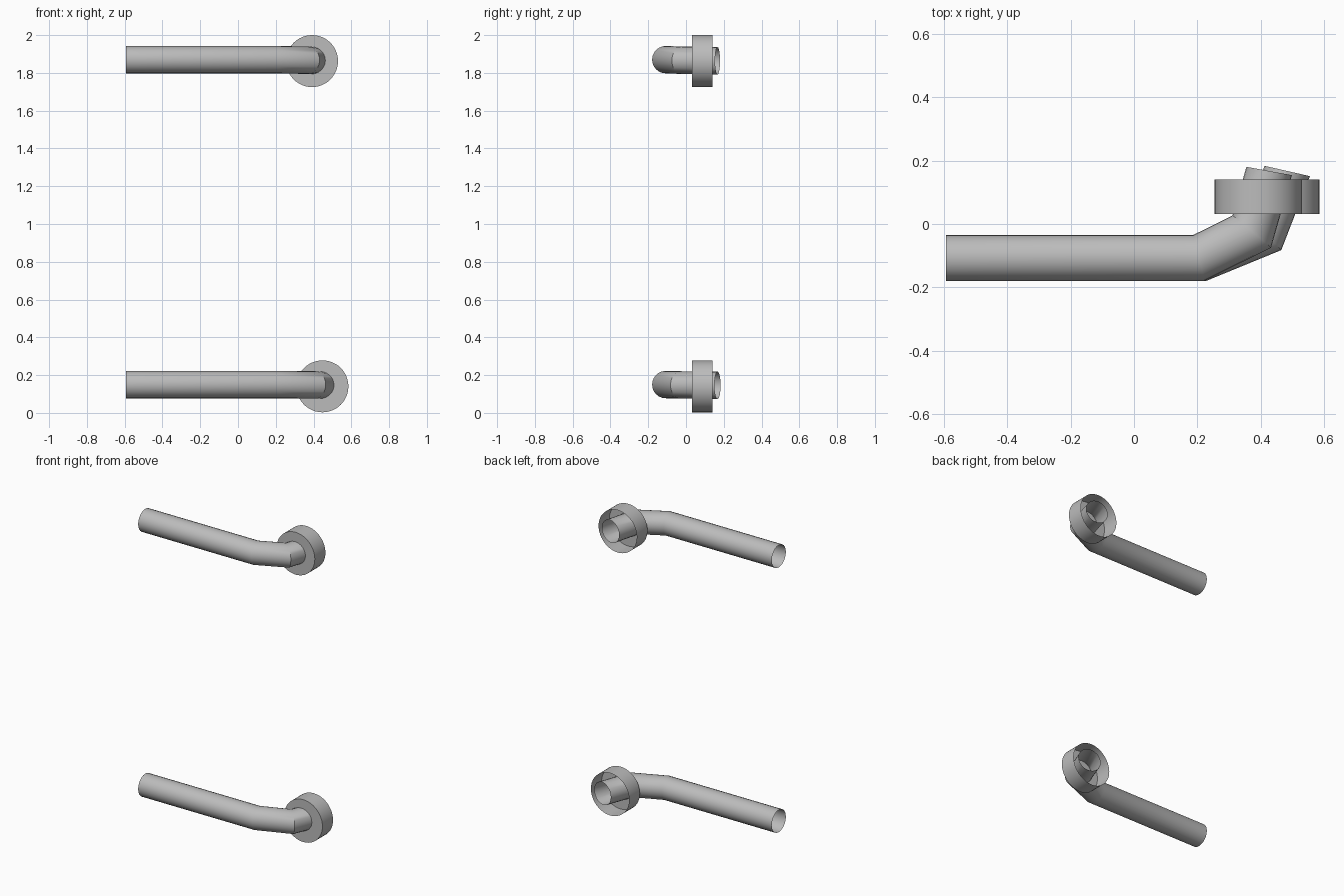
import bpy, bmesh, math
from mathutils import Vector, Matrix

cube = bpy.data.objects.get("Cube")
if cube:
    bpy.data.objects.remove(cube, do_unlink=True)

metal = bpy.data.materials.new("grey metal")
metal.use_nodes = True
grey = (0.5, 0.5, 0.5, 1)
metal.diffuse_color = grey
metal.node_tree.nodes["Principled BSDF"].inputs["Base Color"].default_value = grey

PIPE_R, FLANGE_R = 0.0725, 0.1375
SIDES = 24


def finish(bm, name):
    mesh = bpy.data.meshes.new(name)
    bm.to_mesh(mesh)
    bm.free()
    mesh.materials.append(metal)
    obj = bpy.data.objects.new(name, mesh)
    bpy.context.collection.objects.link(obj)
    bpy.ops.object.select_all(action='DESELECT')
    obj.select_set(True)
    bpy.context.view_layer.objects.active = obj
    bpy.ops.object.shade_smooth_by_angle(angle=math.radians(35))
    return obj


def pipe(name, path, end_normal):
    """Open tube with mitred bends: each ring slides along to the next cut plane."""
    bm = bmesh.new()
    path = [Vector(p) for p in path]
    dirs = [(b - a).normalized() for a, b in zip(path, path[1:])]
    normals = [a + b for a, b in zip(dirs, dirs[1:])] + [Vector(end_normal)]
    turns = [2 * math.pi * i / SIDES for i in range(SIDES)]
    ring = [bm.verts.new(path[0] + PIPE_R * Vector((0, math.cos(t), math.sin(t))))
            for t in turns]
    for p, d, n in zip(path[1:], dirs, normals):
        new = [bm.verts.new(v.co + d * ((p - v.co).dot(n) / d.dot(n))) for v in ring]
        for i in range(SIDES):
            j = (i + 1) % SIDES
            bm.faces.new((ring[i], ring[j], new[j], new[i]))
        ring = new
    return finish(bm, name)


def flange(name, x, z):
    """Thin cup: closed towards the front, open at the back."""
    bm = bmesh.new()
    mat = Matrix.Translation((x, 0.0865, z)) @ Matrix.Rotation(math.pi / 2, 4, 'X')
    bmesh.ops.create_cone(bm, cap_ends=True, segments=48, radius1=FLANGE_R,
                          radius2=FLANGE_R, depth=0.109, matrix=mat)
    bm.faces.ensure_lookup_table()
    back = [f for f in bm.faces if len(f.verts) > 4 and f.calc_center_median().y > 0.1]
    bmesh.ops.delete(bm, geom=back, context='FACES_ONLY')
    return finish(bm, name)


# Lower handle
pipe("lower_pipe", [(-0.592, -0.107, 0.15), (0.213, -0.107, 0.15),
                    (0.408, -0.027, 0.148), (0.483, 0.167, 0.146)], (0.22, 0.97, 0))
flange("lower_flange", 0.447, 0.1405)

# Upper handle
pipe("upper_pipe", [(-0.592, -0.107, 1.87), (0.204, -0.107, 1.87),
                    (0.371, -0.024, 1.867), (0.426, 0.167, 1.864)], (0.18, 0.98, 0))
flange("upper_flange", 0.392, 1.8625)
